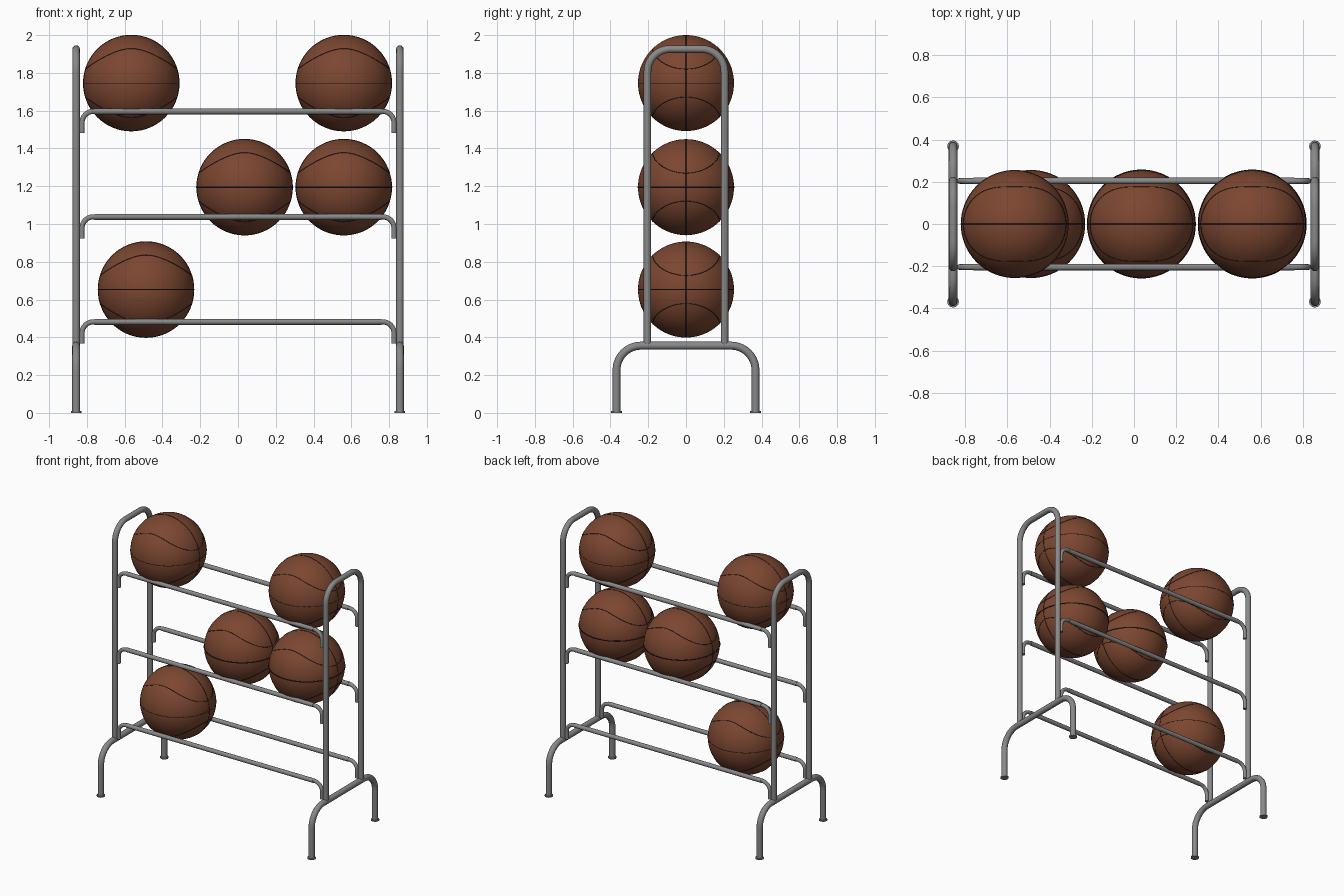
import bpy, bmesh, math
from mathutils import Vector

if "Cube" in bpy.data.objects:
    bpy.data.objects.remove(bpy.data.objects["Cube"])


def material(name, rgb):
    m = bpy.data.materials.new(name)
    m.diffuse_color = (*rgb, 1)
    m.use_nodes = True
    m.node_tree.nodes["Principled BSDF"].inputs["Base Color"].default_value = m.diffuse_color
    return m


STEEL = material("grey steel", (0.25, 0.25, 0.25))
LEATHER = material("brown leather", (0.2, 0.062, 0.03))
SEAM = material("black seam", (0.012, 0.012, 0.014))


def add(name, mesh, mat):
    mesh.materials.clear()
    mesh.materials.append(mat)
    mesh.shade_smooth()
    mesh.set_sharp_from_angle(angle=math.radians(40))
    ob = bpy.data.objects.new(name, mesh)
    bpy.context.collection.objects.link(ob)
    return ob


def rounded(points, r, steps=8):
    """Replace each right-angled inner corner by an arc of radius r."""
    pts = [Vector(p) for p in points]
    out = [pts[0]]
    for a, b, c in zip(pts, pts[1:], pts[2:]):
        u, v = (a - b).normalized(), (c - b).normalized()
        centre = b + (u + v) * r
        for i in range(steps + 1):
            t = math.pi / 2 * i / steps
            out.append(centre - v * r * math.cos(t) - u * r * math.sin(t))
    return out + [pts[-1]]


def tube(name, points, radius, mat, cyclic=False, res=4):
    cu = bpy.data.curves.new(name + "_path", 'CURVE')
    cu.dimensions = '3D'
    cu.bevel_depth = radius
    cu.bevel_resolution = res
    cu.use_fill_caps = True
    sp = cu.splines.new('POLY')
    sp.points.add(len(points) - 1)
    for p, co in zip(sp.points, points):
        p.co = (*co, 1)
    sp.use_cyclic_u = cyclic
    tmp = bpy.data.objects.new("tmp", cu)
    bpy.context.collection.objects.link(tmp)
    bpy.context.view_layer.update()
    mesh = bpy.data.meshes.new_from_object(
        tmp.evaluated_get(bpy.context.evaluated_depsgraph_get()))
    bpy.data.objects.remove(tmp)
    bpy.data.curves.remove(cu)
    return add(name, mesh, mat)


# End frames: tall hoop standing on a wide U-shaped base with foot caps
X, Y, FOOT = 0.857, 0.204, 0.368
for side in (-1, 1):
    x = side * X
    tube("upright_hoop", rounded([(x, -Y, 0.355), (x, -Y, 1.926),
                                  (x, Y, 1.926), (x, Y, 0.355)], 0.12, 10), 0.02, STEEL)
    tube("base_leg", rounded([(x, -FOOT, 0), (x, -FOOT, 0.356),
                              (x, FOOT, 0.356), (x, FOOT, 0)], 0.13, 10), 0.021, STEEL)
    for y in (-FOOT, FOOT):
        tube("foot_cap", [(x, y, 0), (x, y, 0.009)], 0.028, STEEL)

# Shelf rails: bent ends with a thicker sleeve in the middle
for z in (0.482, 1.038, 1.596):
    for y in (-Y, Y):
        e = 0.826
        tube("rail", rounded([(-e, y, z - 0.115), (-e, y, z), (e, y, z),
                              (e, y, z - 0.115)], 0.06), 0.0135, STEEL)
        tube("rail_sleeve", [(-0.76, y, z), (0.76, y, z)], 0.0155, STEEL)

# Balls with thin dark seams
R, N = 0.254, 64


def loop(fn):
    """Closed path on the ball, fn gives the direction for an angle."""
    return [Vector(fn(2 * math.pi * i / N)).normalized() * R for i in range(N)]


def curved(sign):
    def fn(t):
        # elevation low towards the sides, high towards front and back
        el = sign * math.radians(17 + 29 * math.sin(t) ** 2)
        return (math.cos(el) * math.cos(t), math.cos(el) * math.sin(t), math.sin(el))
    return fn


SEAMS = {
    "equator_seam": lambda t: (math.cos(t), math.sin(t), 0),
    "meridian_seam": lambda t: (math.cos(t), 0, math.sin(t)),
    "upper_curved_seam": curved(1),
    "lower_curved_seam": curved(-1),
}
BALLS = [(-0.565, 1.746), (0.56, 1.746), (0.035, 1.195), (0.56, 1.195), (-0.487, 0.653)]
for x, z in BALLS:
    bm = bmesh.new()
    bmesh.ops.create_uvsphere(bm, u_segments=N, v_segments=40, radius=R)
    mesh = bpy.data.meshes.new("ball")
    bm.to_mesh(mesh)
    bm.free()
    add("ball", mesh, LEATHER).location = (x, 0, z)
    for name, fn in SEAMS.items():
        wide = name == "equator_seam" and 1 < z < 1.5
        ob = tube(name, loop(fn), 0.004 if wide else 0.0018, SEAM, True, 1)
        ob.location = (x, 0, z)
